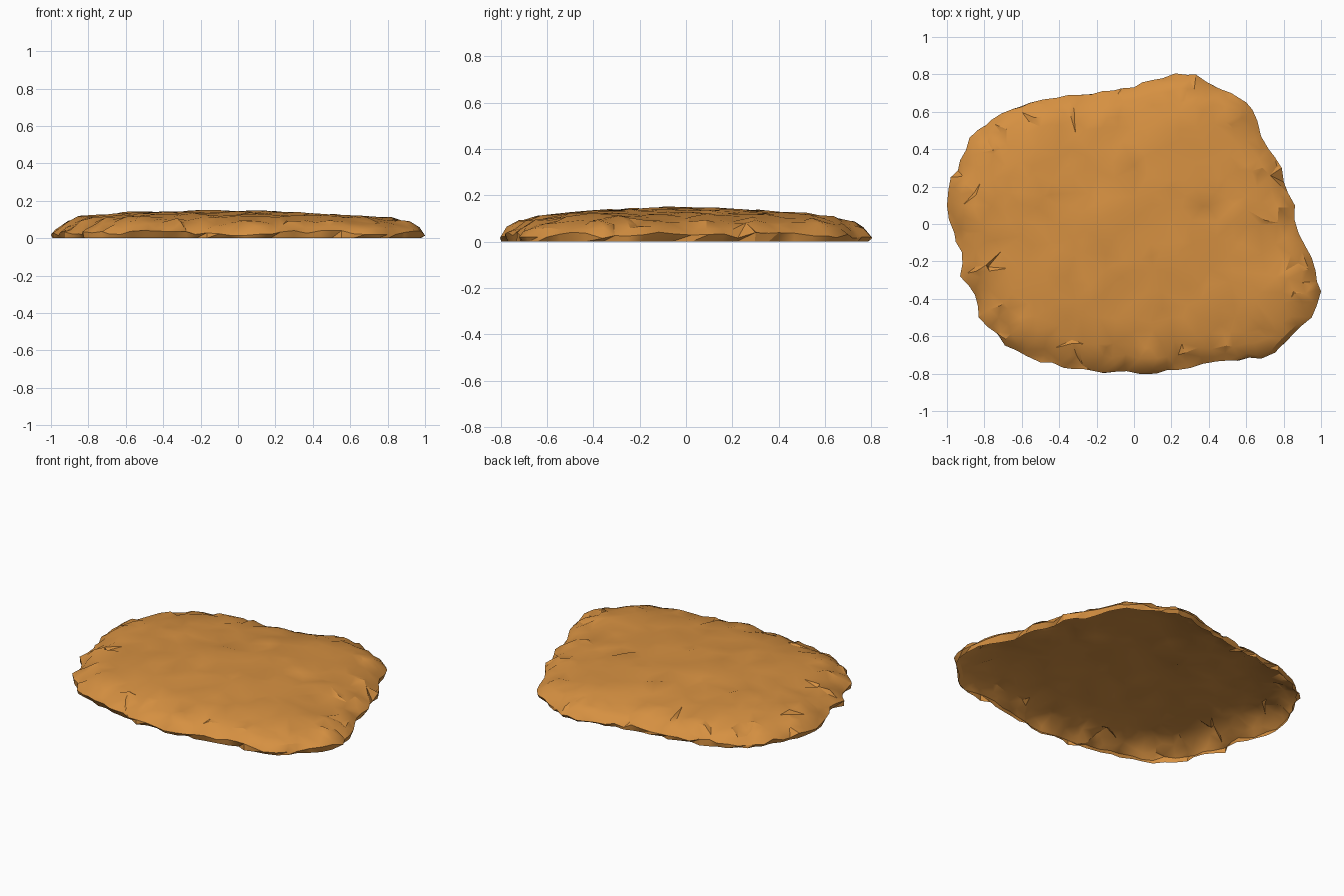
import bpy, bmesh, math, random
from mathutils import Vector, noise
from mathutils.geometry import delaunay_2d_cdt

if "Cube" in bpy.data.objects:
    bpy.data.objects.remove(bpy.data.objects["Cube"])

random.seed(7)

# Outline of the slab seen from above, counter-clockwise
OUTLINE = [(1, -.36), (.95, -.18), (.88, -.05), (.86, .1), (.79, .3), (.72, .4), (.66, .55),
           (.6, .65), (.52, .7), (.42, .74), (.33, .8), (.22, .805), (.1, .77), (0, .73),
           (-.17, .71), (-.35, .69), (-.55, .65), (-.71, .59), (-.8, .52), (-.88, .46),
           (-.93, .34), (-.98, .25), (-1, .1), (-.96, -.05), (-.92, -.15), (-.93, -.28),
           (-.85, -.38), (-.83, -.5), (-.69, -.65), (-.5, -.74), (-.33, -.775), (-.1, -.79),
           (.12, -.8), (.3, -.77), (.5, -.73), (.68, -.72), (.8, -.64), (.95, -.5)]
# Height of the top by distance in from the rim
TOP = [(0, .03), (.03, .056), (.08, .082), (.15, .103), (.25, .118), (.4, .131), (.6, .143)]


def lerp_profile(d):
    for (a, za), (b, zb) in zip(TOP, TOP[1:]):
        if d <= b:
            return za + (zb - za) * (d - a) / (b - a)
    return TOP[-1][1]


# Rim: subdivided outline with slight roughness
rim = []
for i, p in enumerate(OUTLINE):
    a, b = Vector(p), Vector(OUTLINE[(i + 1) % len(OUTLINE)])
    n = max(1, round((b - a).length / .065))
    rim.append(a)
    for k in range(1, n):
        rim.append(a.lerp(b, k / n) + Vector((random.uniform(-.014, .014), random.uniform(-.012, .012))))
N = len(rim)


def inward(i):
    t = (rim[(i + 1) % N] - rim[i - 1]).normalized()
    return Vector((-t.y, t.x)), t


def edge_distance(p):
    """Signed distance to the rim, positive inside."""
    best, inside = 9, False
    for i in range(N):
        a, b = rim[i], rim[(i + 1) % N]
        ab = b - a
        t = max(0, min(1, (p - a).dot(ab) / ab.length_squared))
        best = min(best, (p - a - ab * t).length)
        if (a.y > p.y) != (b.y > p.y) and p.x < a.x + (p.y - a.y) * ab.x / ab.y:
            inside = not inside
    return best if inside else -best


def scatter(step):
    """Rings following the rim, then a jittered grid inside."""
    pts = []
    for d in (.03, .08, .145):
        for i in range(N):
            side, t = inward(i)
            p = rim[i] + side * (d + random.uniform(-.012, .012)) + t * random.uniform(-.02, .02)
            if edge_distance(p) > d * .5:
                pts.append(p)
    n = int(1 / step) + 1
    for i in range(-n, n + 1):
        for j in range(-n, n + 1):
            p = Vector((i + random.uniform(-.4, .4), j + random.uniform(-.4, .4))) * step
            if edge_distance(p) > .185:
                pts.append(p)
    return pts


def top_height(p):
    d = edge_distance(p)
    rough = .012 if d < .18 else .0075
    tilt = -.006 * p.x if d > .1 else 0
    return lerp_profile(d) + tilt + random.uniform(-rough, rough) + .004 * noise.noise((p.x * 3, p.y * 3, 1))


bm = bmesh.new()
rim_verts = [bm.verts.new((p.x, p.y, .028 + random.uniform(-.014, .014))) for p in rim]

# Weathered top, sharing the rim vertices
out, _, faces, *_ = delaunay_2d_cdt(rim + scatter(.085), [(i, (i + 1) % N) for i in range(N)], [], 1, 1e-6)
verts = rim_verts + [bm.verts.new((p.x, p.y, top_height(p))) for p in out[N:]]
for f in faces:
    bm.faces.new([verts[i] for i in f])

# Short skirt down to the ground; the underside is open
foot = []
for i in range(N):
    p = rim[i] + inward(i)[0] * random.uniform(-.004, .028)
    foot.append(bm.verts.new((max(-1, min(1, p.x)), max(-.805, min(.805, p.y)), 0)))
for i in range(N):
    j = (i + 1) % N
    bm.faces.new((foot[i], foot[j], rim_verts[j]))
    bm.faces.new((foot[i], rim_verts[j], rim_verts[i]))

# Stone slab object
mesh = bpy.data.meshes.new("stone_slab")
bm.to_mesh(mesh)
bm.free()
slab = bpy.data.objects.new("stone_slab", mesh)
bpy.context.collection.objects.link(slab)
mat = bpy.data.materials.new("orange_sandstone")
mat.diffuse_color = (.67, .28, .053, 1)
mat.use_nodes = True
mat.node_tree.nodes["Principled BSDF"].inputs["Base Color"].default_value = mat.diffuse_color
mesh.materials.append(mat)
bpy.context.view_layer.objects.active = slab
slab.select_set(True)
bpy.ops.object.shade_smooth_by_angle(angle=math.radians(30))
